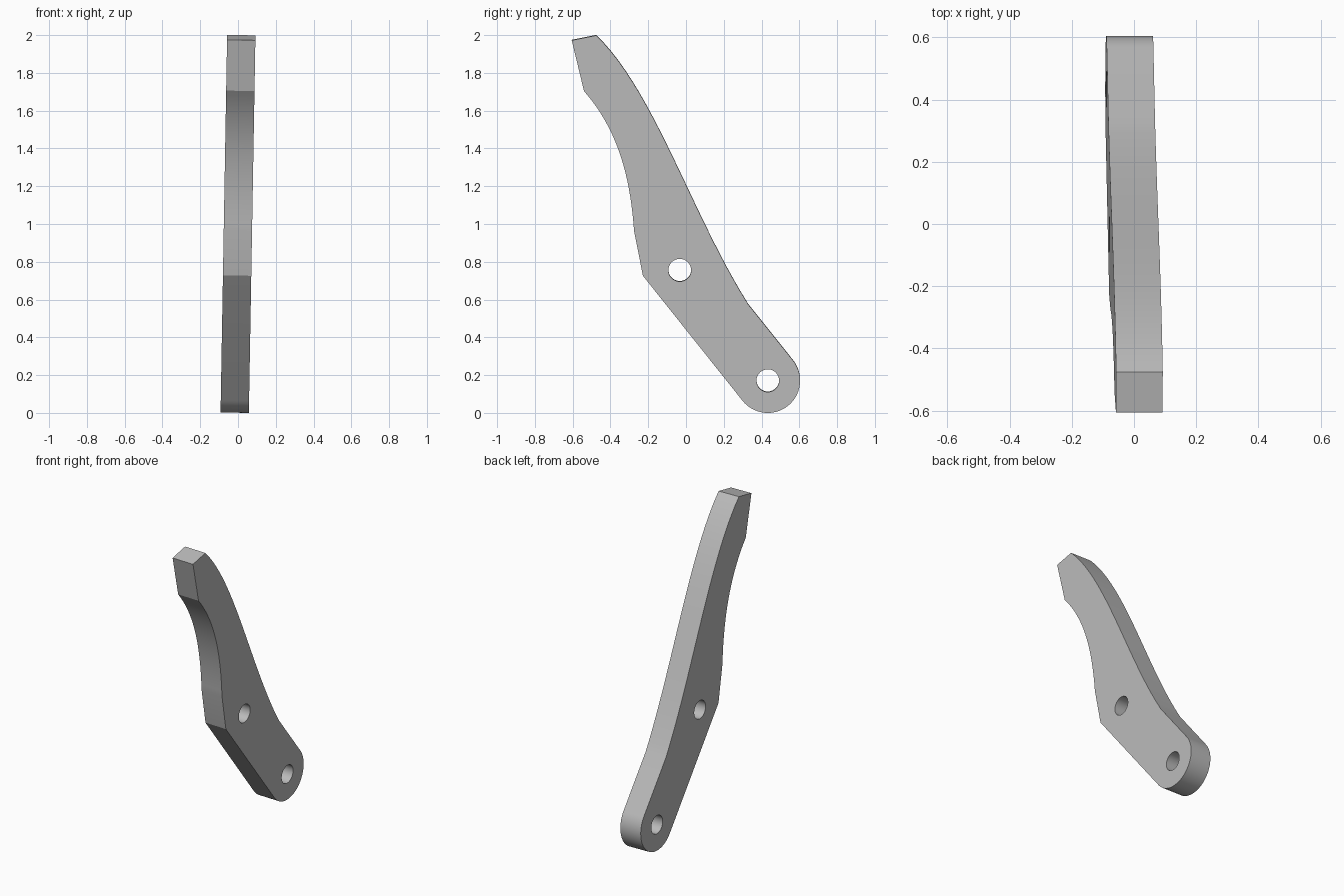
import bpy
import bmesh
from math import cos, sin, pi, radians
from mathutils import Matrix, Vector
from mathutils.geometry import interpolate_bezier

cube = bpy.data.objects.get("Cube")
if cube:
    bpy.data.objects.remove(cube, do_unlink=True)

THICKNESS = 0.15
PIVOT = (0.433, 0.172)
MID_HOLE = (-0.033, 0.757)


def bezier(*pts, n=24):
    return [tuple(p)[:2] for p in interpolate_bezier(*[Vector((*p, 0)) for p in pts], n)]


def arc(center, radius, start, end, n):
    angles = [radians(start + (end - start) * i / n) for i in range(n + 1)]
    return [(center[0] + radius * cos(a), center[1] + radius * sin(a)) for a in angles]


# Side profile: hooked tip, concave front edge, rounded pivot end
outline = [(-0.605, 1.974)]
outline += bezier((-0.54, 1.705), (-0.36, 1.5), (-0.295, 1.25), (-0.275, 0.965))
outline += [(-0.228, 0.727)]
outline += arc(PIVOT, 0.171, -141, 38, 32)
outline += bezier((0.33, 0.575), (0.03, 1.05), (-0.165, 1.7), (-0.475, 2.0))

# Flat filled curve with two holes, given thickness
curve = bpy.data.curves.new("lever_profile", "CURVE")
curve.dimensions = "2D"
curve.fill_mode = "BOTH"
curve.extrude = THICKNESS / 2
holes = [arc(c, 0.06, 0, 360, 32)[:-1] for c in (PIVOT, MID_HOLE)]
for loop in [outline] + holes:
    spline = curve.splines.new("POLY")
    spline.points.add(len(loop) - 1)
    for point, (u, v) in zip(spline.points, loop):
        point.co = (u, v, 0, 1)
    spline.use_cyclic_u = True

helper = bpy.data.objects.new("lever_profile", curve)
bpy.context.collection.objects.link(helper)
mesh = bpy.data.meshes.new_from_object(helper.evaluated_get(bpy.context.evaluated_depsgraph_get()))
bpy.data.objects.remove(helper, do_unlink=True)

# Stand the plate upright with a slight sideways lean
upright = Matrix(((0, 0, 1, 0), (1, 0, 0, 0), (0, 1, 0, 0), (0, 0, 0, 1)))
middle = Matrix.Translation((0, 0, 1))
lean = middle @ Matrix.Rotation(radians(1), 4, "Y") @ middle.inverted()
bm = bmesh.new()
bm.from_mesh(mesh)
bmesh.ops.remove_doubles(bm, verts=bm.verts, dist=0.0001)
bmesh.ops.transform(bm, matrix=lean @ upright, verts=bm.verts)
bmesh.ops.recalc_face_normals(bm, faces=bm.faces)
bm.to_mesh(mesh)
bm.free()

lever = bpy.data.objects.new("lever_arm", mesh)
bpy.context.collection.objects.link(lever)

# Plain grey
grey = bpy.data.materials.new("plain_grey")
grey.use_nodes = True
color = (0.5, 0.5, 0.5, 1)
grey.diffuse_color = color
grey.node_tree.nodes["Principled BSDF"].inputs["Base Color"].default_value = color
mesh.materials.clear()
mesh.materials.append(grey)

bpy.ops.object.select_all(action="DESELECT")
lever.select_set(True)
bpy.context.view_layer.objects.active = lever
bpy.ops.object.shade_smooth_by_angle(angle=radians(20))
